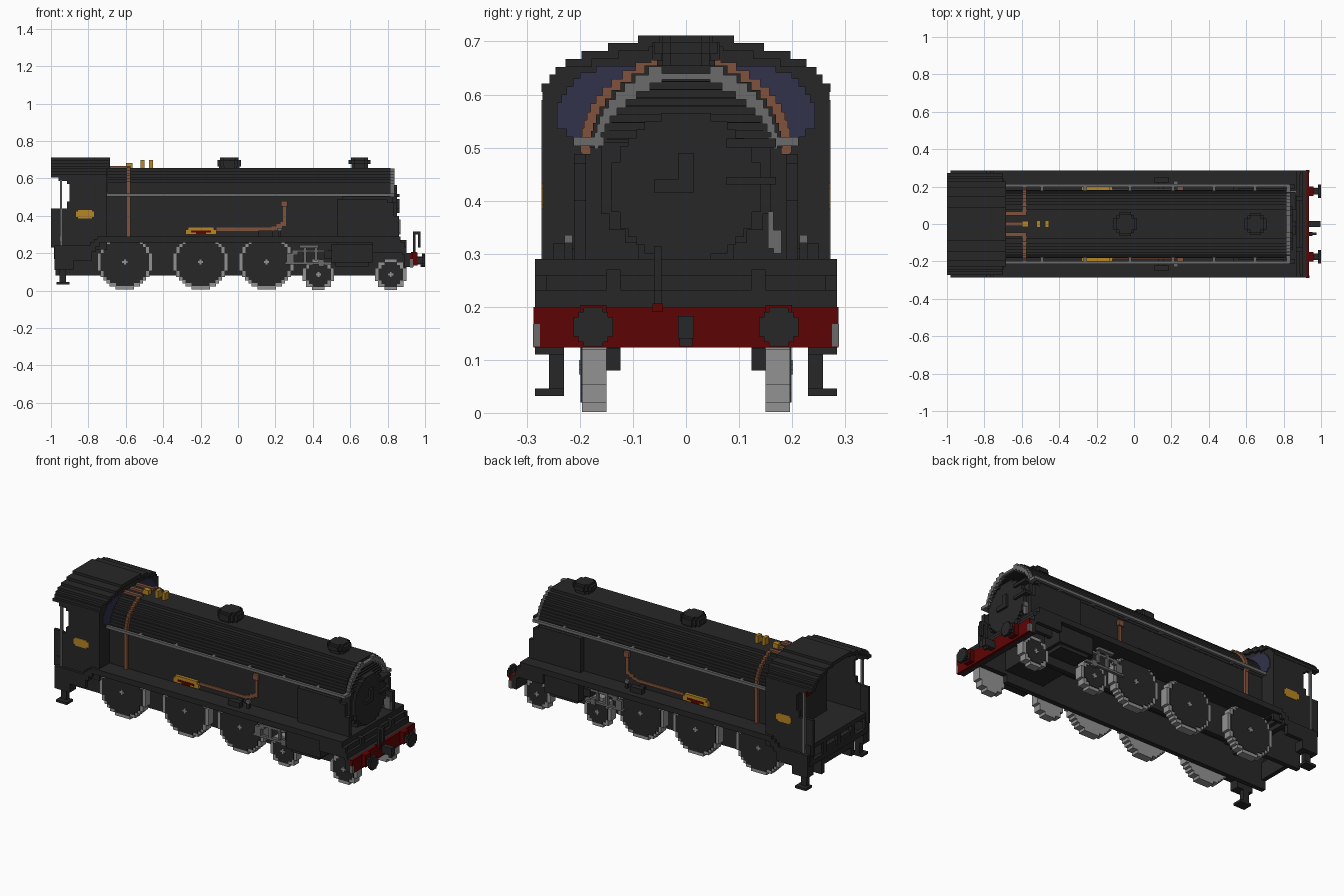
import bpy, bmesh, math

if "Cube" in bpy.data.objects:
    bpy.data.objects.remove(bpy.data.objects["Cube"])

V = 0.0155  # block size of the stepped style


def material(name, rgb):
    m = bpy.data.materials.new(name)
    m.use_nodes = True
    col = (*rgb, 1)
    m.diffuse_color = col
    b = m.node_tree.nodes["Principled BSDF"]
    b.inputs["Base Color"].default_value = col
    b.inputs["Roughness"].default_value = 0.8
    return m


BLACK = material("soft black", (0.0205, 0.0205, 0.0205))
STEEL = material("light steel", (0.29, 0.29, 0.29))
GREY = material("rail grey", (0.145, 0.145, 0.145))
COPPER = material("copper", (0.22, 0.085, 0.045))
GOLD = material("brass gold", (0.47, 0.24, 0.018))
RED = material("deep red", (0.11, 0.001, 0.001))
GLASS = material("blue glass", (0.032, 0.032, 0.072))


def part(name, mat, boxes, mirror=False):
    """One object made of (x0, x1, y0, y1, z0, z1) blocks, optionally mirrored in y."""
    bm = bmesh.new()
    boxes = list(boxes)
    if mirror:
        boxes += [(a, b, -d, -c, e, f) for a, b, c, d, e, f in boxes]
    for x0, x1, y0, y1, z0, z1 in boxes:
        vs = bmesh.ops.create_cube(bm, size=1)["verts"]
        for v in vs:
            v.co = (x1 if v.co.x > 0 else x0, y1 if v.co.y > 0 else y0, z1 if v.co.z > 0 else z0)
    me = bpy.data.meshes.new(name)
    bm.to_mesh(me)
    bm.free()
    me.materials.append(mat)
    ob = bpy.data.objects.new(name, me)
    bpy.context.collection.objects.link(ob)
    return ob


def columns(r):
    """Stepped circle as (u0, u1, half height) columns."""
    n = 2 * round(r / V)
    w = 2 * r / n
    for i in range(n):
        u = -r + i * w
        h = max(1, round(math.sqrt(max(0, r * r - (u + w / 2) ** 2)) / w)) * w
        yield u, u + w, h


def wheel_disc(cx, cz, r, y0, y1):
    """Upright disc, trimmed so that it stays below the running board."""
    return [(cx + a, cx + b, y0, y1, cz - h, min(cz + h, 0.275)) for a, b, h in columns(r)]


def disc_x(cy, cz, r, x0, x1):
    return [(x0, x1, cy + a, cy + b, cz - h, cz + h) for a, b, h in columns(r)]


def disc_z(cx, cy, r, z0, z1):
    return [(cx + a, cx + b, cy - h, cy + h, z0, z1) for a, b, h in columns(r)]


# Stepped boiler arch: (z0, z1, half width)
WIDTHS = [0.182, 0.179, 0.175, 0.17, 0.163, 0.153, 0.14, 0.123, 0.103, 0.078]
ARCH = [(0.5 + i * V, 0.5 + (i + 1) * V, w) for i, w in enumerate(WIDTHS)]


def arch_band(x0, x1, out, inset, drop):
    """Strip that follows the boiler arch on the +y side."""
    res = []
    for i, (z0, z1, h) in enumerate(ARCH):
        nxt = ARCH[i + 1][2] if i < 9 else 0.055
        res.append((x0, x1, nxt - inset, h + out, z0 - drop, z1 + V - drop))
    return res


# Boiler casing and the rounder smokebox at its front
part("boiler_casing", BLACK, [(-0.76, 0.56, -0.18, 0.18, 0.26, 0.5)] +
     [(-0.76, 0.815, -h, h, a, b) for a, b, h in ARCH])
part("smokebox", BLACK, [(0.55, 0.83, -h, h, a, b) for a, b, h in
     ((0.375, 0.51, 0.16), (0.345, 0.375, 0.145), (0.32, 0.345, 0.115), (0.25, 0.32, 0.09))] +
     [(0.81, 0.827, 0.03 - h, h - 0.03, a, b - 0.014) for a, b, h in ARCH[:9]])
part("front_arch_rim", GREY, arch_band(0.815, 0.837, -0.007, 0.01, 0.018)[1:] +
     [(0.815, 0.837, -0.06, 0.06, 0.628, 0.64), (0.815, 0.837, 0.155, 0.212, 0.503, 0.52)], True)
part("smokebox_door", BLACK, disc_x(0, 0.425, 0.14, 0.82, 0.85) +
     [(0.845, 0.863, -0.015, 0.015, 0.415, 0.49), (0.845, 0.863, -0.06, -0.015, 0.415, 0.44),
      (0.82, 0.863, 0.075, 0.17, 0.43, 0.445), (0.82, 0.863, 0.075, 0.17, 0.5, 0.517)])
part("door_bracket", GREY, [(0.83, 0.868, 0.155, 0.165, 0.31, 0.38), (0.83, 0.868, 0.165, 0.18, 0.3, 0.345)])
part("smoke_deflector", BLACK, [(0.53, 0.80, 0.188, 0.211, 0.2, 0.488), (0.80, 0.835, 0.188, 0.211, 0.2, 0.47),
                                (0.835, 0.86, 0.188, 0.211, 0.2, 0.4), (0.53, 0.56, 0.17, 0.2, 0.2, 0.488)], True)
part("boiler_handrail", GREY, [(-0.7, 0.83, 0.197, 0.213, 0.504, 0.52)] +
     [(x, x + V, 0.175, 0.2, 0.504, 0.52) for x in (-0.5, -0.27, -0.03, 0.2, 0.42, 0.64)], True)

# Dome and chimney
part("dome", BLACK, disc_z(-0.047, 0, 0.055, 0.65, 0.67) + disc_z(-0.047, 0, 0.063, 0.664, 0.699) +
     disc_z(-0.047, 0, 0.05, 0.699, 0.711))
part("chimney", BLACK, disc_z(0.65, 0, 0.044, 0.65, 0.682) + disc_z(0.65, 0, 0.059, 0.676, 0.699) +
     disc_z(0.65, 0, 0.045, 0.699, 0.711))

# Running board, stepping down at both ends
part("running_board", BLACK, [(-0.75, 0.85, -0.285, 0.285, 0.258, 0.29),
     (0.85, 0.868, -0.285, 0.285, 0.235, 0.29), (0.862, 0.885, -0.285, 0.285, 0.21, 0.26),
     (0.88, 0.90, -0.285, 0.285, 0.19, 0.232), (0.89, 0.922, -0.285, 0.285, 0.125, 0.2),
     (-0.77, -0.74, -0.285, 0.285, 0.235, 0.275), (-0.79, -0.76, -0.285, 0.285, 0.21, 0.26)])
part("front_valance", BLACK, [(0.72, 0.89, 0.262, 0.285, 0.2, 0.26)], True)
part("oil_box", BLACK, [(0.11, 0.185, 0.22, 0.25, 0.29, 0.32), (0.13, 0.16, 0.18, 0.24, 0.29, 0.31)], True)
part("side_valve", GREY, [(0.21, 0.235, 0.214, 0.229, 0.32, 0.335)], True)
part("side_valve_post", BLACK, [(0.215, 0.23, 0.214, 0.229, 0.29, 0.32)], True)

# Main frames
part("main_frame", BLACK, [(-0.975, 0.74, 0.123, 0.15, 0.08, 0.27), (0.74, 0.9, 0.123, 0.15, 0.12, 0.27)], True)
part("frame_stretcher", BLACK, [(-0.975, -0.95, -0.15, 0.15, 0.13, 0.23), (0.5, 0.75, -0.13, 0.13, 0.14, 0.26)])

# Wheels: steel tyre with a slightly proud dark centre
wheels = [("rear_driver", -0.605, 0.153, 0.147), ("middle_driver", -0.2, 0.153, 0.147),
          ("front_driver", 0.153, 0.153, 0.147), ("rear_pilot", 0.43, 0.086, 0.084),
          ("front_pilot", 0.817, 0.086, 0.084)]
for name, x, z, r in wheels:
    part(name + "_tyres", STEEL, wheel_disc(x, z, r, 0.15, 0.196), True)
    part(name + "_centres", BLACK, wheel_disc(x, z, r - 0.018, 0.16, 0.199), True)
    part(name + "_hubs", STEEL, [(x - 0.014, x + 0.014, 0.19, 0.202, z - 0.005, z + 0.005),
                                 (x - 0.005, x + 0.005, 0.19, 0.202, z - 0.014, z + 0.014)], True)

# Cylinders and valve gear
part("cylinder", BLACK, [(0.5, 0.72, 0.15, 0.27, 0.15, 0.25), (0.52, 0.7, 0.15, 0.255, 0.13, 0.15),
                         (0.46, 0.5, 0.17, 0.225, 0.17, 0.215)], True)
part("valve_gear", GREY, [(0.25, 0.5, 0.202, 0.218, 0.14, 0.153), (0.31, 0.48, 0.202, 0.218, 0.205, 0.218),
     (0.33, 0.43, 0.21, 0.235, 0.228, 0.243), (0.35, 0.365, 0.204, 0.22, 0.15, 0.243),
     (0.41, 0.425, 0.204, 0.22, 0.16, 0.235), (0.26, 0.3, 0.204, 0.22, 0.15, 0.2),
     (0.29, 0.32, 0.204, 0.22, 0.19, 0.218), (0.43, 0.46, 0.204, 0.22, 0.13, 0.165)], True)

# Front beam, buffers and coupling
part("buffer_beam", RED, [(0.92, 0.936, -0.287, 0.287, 0.123, 0.2)])
part("buffer_base", RED, [(0.93, 0.96, 0.15, 0.2, 0.135, 0.203)], True)
part("buffer_head", BLACK, disc_x(0.175, 0.162, 0.037, 0.985, 1.0) +
     [(0.985, 1.0, 0.147, 0.203, 0.134, 0.19), (0.955, 0.99, 0.158, 0.192, 0.145, 0.18)], True)
part("beam_end", GREY, [(0.92, 0.938, 0.275, 0.288, 0.125, 0.168)], True)
part("coupling", BLACK, [(0.93, 0.998, -0.015, 0.015, 0.14, 0.183), (0.975, 0.99, -0.012, 0.012, 0.125, 0.18)])
part("brake_hose", BLACK, [(0.935, 0.95, -0.06, -0.046, 0.2, 0.315), (0.945, 0.975, -0.06, -0.046, 0.3, 0.315),
                           (0.962, 0.977, -0.06, -0.046, 0.23, 0.315)])
part("hose_socket", RED, [(0.925, 0.955, -0.063, -0.043, 0.19, 0.206)])

# Cab walls
part("cab_side", BLACK, [(-0.9, -0.7, 0.254, 0.27, 0.22, 0.61), (-0.945, -0.9, 0.254, 0.27, 0.22, 0.44),
     (-0.915, -0.9, 0.254, 0.27, 0.44, 0.475), (-0.96, -0.9, 0.254, 0.27, 0.585, 0.61),
     (-0.915, -0.9, 0.254, 0.27, 0.57, 0.59)], True)
ROOF = [(0.605, 0.621, 0.272), (0.621, 0.638, 0.257), (0.638, 0.652, 0.246), (0.652, 0.667, 0.227),
        (0.667, 0.682, 0.197), (0.682, 0.697, 0.147), (0.697, 0.711, 0.09)]
part("cab_front_wall", BLACK, [(-0.718, -0.7, -0.268, 0.268, 0.25, 0.61)] +
     [(-0.718, -0.7, -h, h, a, b) for a, b, h in ROOF[:-1]])
part("cab_roof", BLACK, [(-1.0, -0.7 if i < 3 else -0.685, ROOF[i + 1][2] - 0.02, h, a, b)
                         for i, (a, b, h) in enumerate(ROOF[:-1])] +
     [(-1.0, -0.685, -0.09, 0.09, 0.69, 0.711)], True)
part("cab_gate", BLACK, [(-1.0, -0.945, 0.245, 0.262, 0.23, 0.44)], True)
part("cab_handrail", GREY, [(-0.953, -0.94, 0.26, 0.272, 0.23, 0.59)], True)
part("cab_floor", BLACK, [(-0.985, -0.7, -0.265, 0.265, 0.265, 0.29)])
part("cab_valance", BLACK, [(-0.98, -0.78, 0.262, 0.285, 0.16, 0.24), (-0.98, -0.88, 0.23, 0.285, 0.11, 0.165)], True)
part("rear_beam", BLACK, [(-0.985, -0.965, -0.272, 0.272, 0.17, 0.2)] +
     [(-0.985, -0.965, y - 0.015, y + 0.015, 0.2, 0.27) for y in (-0.25, -0.13, 0, 0.13, 0.25)])
part("cab_step", BLACK, [(-0.955, -0.92, 0.23, 0.258, 0.035, 0.13), (-0.97, -0.9, 0.23, 0.285, 0.032, 0.046)], True)
part("backhead", BLACK, [(-0.8, -0.71, -0.15, 0.15, 0.25, 0.55), (-0.8, -0.71, -0.11, 0.11, 0.55, 0.6)])
part("regulator_handle", RED, [(-0.85, -0.8, 0.07, 0.1, 0.495, 0.515), (-0.85, -0.83, 0.06, 0.11, 0.48, 0.54)])

# Cab front windows, cut in steps
GLASS_ROWS = [(0.52, 0.535, 0.225), (0.535, 0.585, 0.243), (0.585, 0.6, 0.235), (0.6, 0.615, 0.225),
              (0.615, 0.63, 0.213), (0.63, 0.642, 0.2), (0.642, 0.654, 0.17)]
part("cab_window", GLASS, [(x, x + 0.004, 0.08, h, a, b) for x in (-0.7, -0.722) for a, b, h in GLASS_ROWS], True)

# Copper pipes
part("arch_pipe", COPPER, [(-0.596, -0.576, 0.17, 0.196, 0.29, 0.52)] +
     arch_band(-0.596, -0.576, 0.017, 0.004, 0.01), True)
part("cab_pipe", COPPER, [(-0.69, -0.576, 0.046, 0.066, 0.65, 0.667), (-0.69, -0.6, -0.01, 0.01, 0.65, 0.667)], True)
part("side_pipe", COPPER, [(-0.115, 0.19, 0.17, 0.187, 0.319, 0.336), (0.18, 0.215, 0.17, 0.187, 0.325, 0.343),
     (0.205, 0.235, 0.17, 0.187, 0.335, 0.357), (0.228, 0.257, 0.17, 0.187, 0.345, 0.366),
     (0.24, 0.257, 0.17, 0.187, 0.35, 0.465), (0.231, 0.265, 0.17, 0.197, 0.45, 0.48)], True)

# Brass fittings and plates
part("safety_valves", GOLD, [(-0.6, -0.565, -0.015, 0.015, 0.655, 0.682), (-0.52, -0.5, -0.018, 0.018, 0.655, 0.698),
                             (-0.475, -0.455, -0.018, 0.018, 0.655, 0.698)])
part("side_plate", GOLD, [(-0.28, -0.115, 0.178, 0.197, 0.3, 0.327), (-0.268, -0.127, 0.178, 0.197, 0.327, 0.341)], True)
part("side_plate_centre", RED, [(-0.25, -0.145, 0.19, 0.199, 0.31, 0.322),
                                (-0.225, -0.17, 0.19, 0.199, 0.302, 0.312)], True)
part("cab_plate", GOLD, [(-0.866, -0.77, 0.265, 0.2725, 0.393, 0.424), (-0.855, -0.781, 0.265, 0.2725, 0.385, 0.432)], True)
